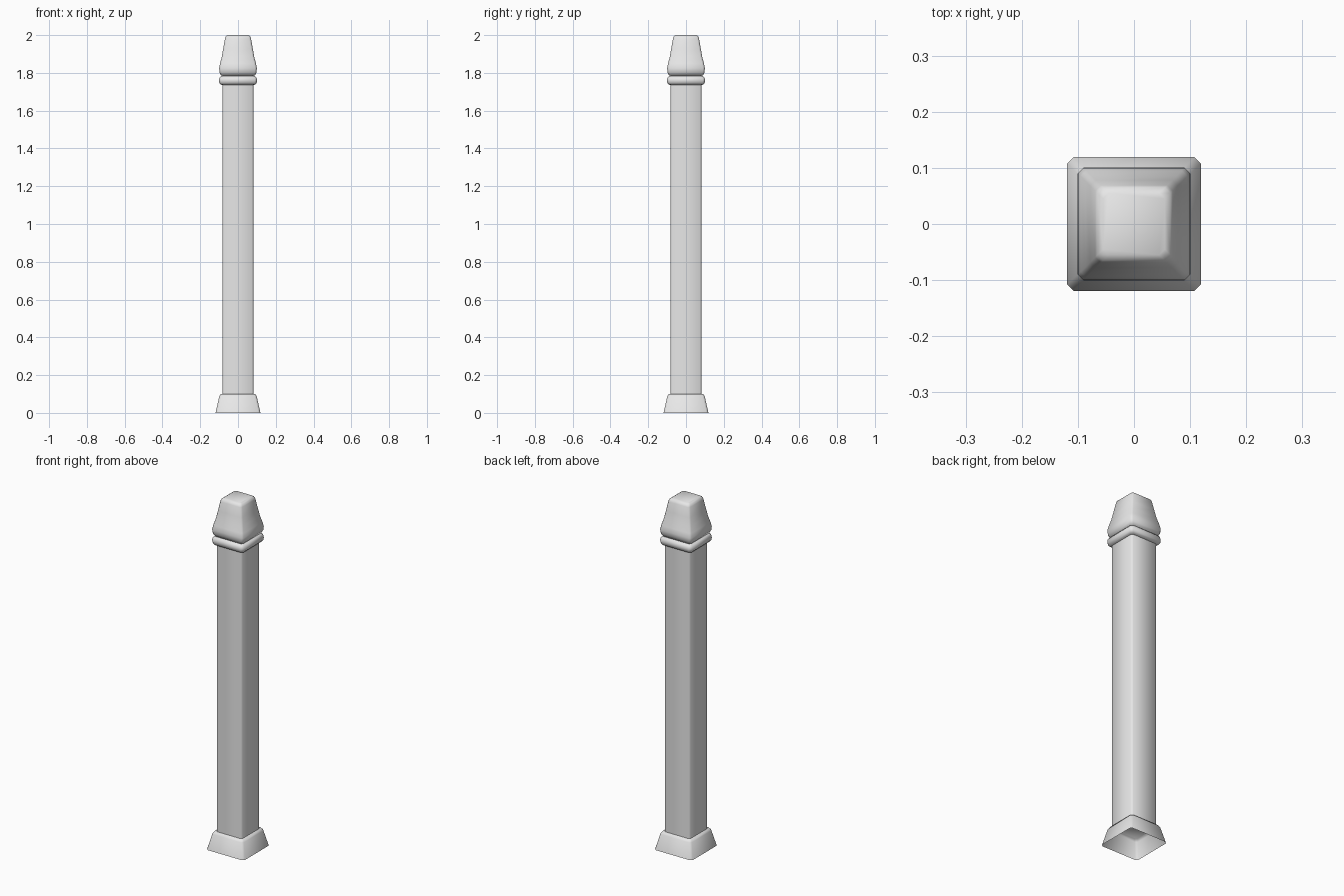
import bpy, bmesh
from math import radians

cube = bpy.data.objects.get("Cube")
if cube:
    bpy.data.objects.remove(cube, do_unlink=True)

# One pale grey for the whole post
grey = bpy.data.materials.new("pale_grey")
grey.use_nodes = True
colour = (0.8, 0.8, 0.8, 1)
grey.diffuse_color = colour
grey.node_tree.nodes["Principled BSDF"].inputs["Base Color"].default_value = colour


def square_ring(bm, half, z, chamfer):
    """Counter-clockwise square with cut corners."""
    ring = []
    x, y = half, chamfer - half
    for _ in range(4):
        ring.append(bm.verts.new((x, y, z)))
        ring.append(bm.verts.new((x, -y, z)))
        x, y = half, y
        ring[-2].co, ring[-1].co = turn(ring[-2].co, _), turn(ring[-1].co, _)
    return ring


def turn(point, quarters):
    """Rotate a point about z by quarter turns."""
    x, y, z = point
    for _ in range(quarters):
        x, y = -y, x
    return (x, y, z)


def loft(name, profile, chamfer, top=False):
    """Stack chamfered squares given as (half width, height)."""
    bm = bmesh.new()
    rings = [square_ring(bm, half, z, chamfer) for half, z in profile]
    for low, high in zip(rings, rings[1:]):
        for i in range(len(low)):
            j = (i + 1) % len(low)
            bm.faces.new((low[i], low[j], high[j], high[i]))
    if top:
        bm.faces.new(rings[-1])
    mesh = bpy.data.meshes.new(name)
    bm.to_mesh(mesh)
    bm.free()
    mesh.materials.append(grey)
    mesh.shade_smooth()
    mesh.set_sharp_from_angle(angle=radians(50))
    obj = bpy.data.objects.new(name, mesh)
    bpy.context.collection.objects.link(obj)
    return obj


# Flared foot, open underneath
loft("base", [(0.119, 0), (0.099, 0.088), (0.091, 0.1)], 0.011, top=True)

# Long square shaft
loft("shaft", [(0.082, 0.1), (0.082, 1.8)], 0.008)

# Rounded moulding around the top of the shaft
loft("collar", [(0.08, 1.736), (0.092, 1.738), (0.099, 1.747), (0.101, 1.76),
                (0.099, 1.773), (0.092, 1.782), (0.08, 1.784)], 0.012)

# Tapered cap with a softened top
loft("cap", [(0.08, 1.784), (0.09, 1.787), (0.098, 1.803), (0.1, 1.825),
             (0.095, 1.85), (0.086, 1.885), (0.078, 1.93), (0.069, 1.982),
             (0.065, 1.993), (0.055, 2.0)], 0.01, top=True)
